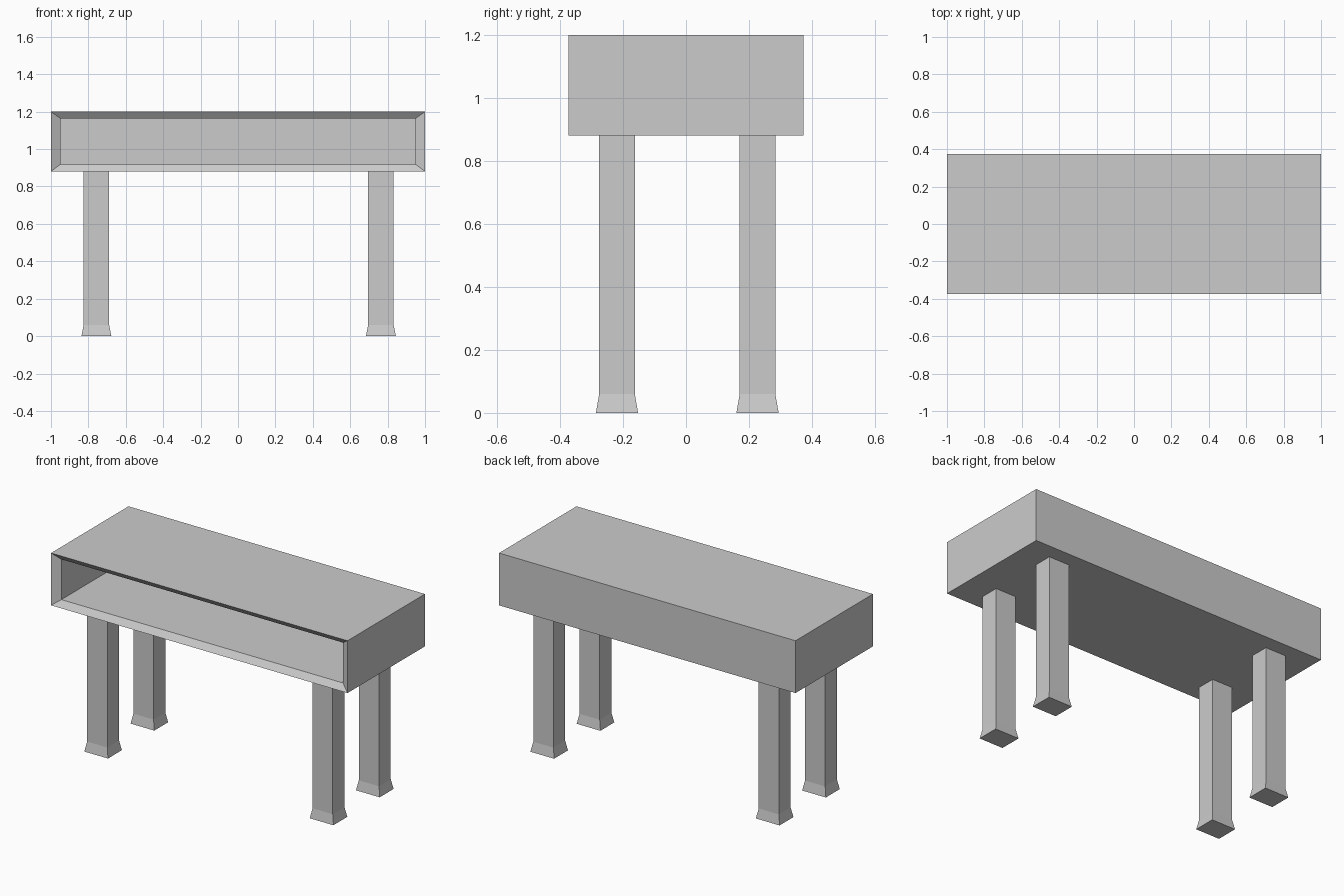
import bpy, bmesh
from mathutils import Matrix, Vector

if "Cube" in bpy.data.objects:
    bpy.data.objects.remove(bpy.data.objects["Cube"])

HALF_Y, BOTTOM, TOP = 0.373, 0.881, 1.2


def box(bm, size, center):
    m = Matrix.Translation(center) @ Matrix.Diagonal((*size, 1))
    bmesh.ops.create_cube(bm, size=1, matrix=m)


def extrude(bm, face, offset, scale=(1, 1, 1)):
    """Extrude one face, move it and scale it about its own centre."""
    face = bmesh.ops.extrude_discrete_faces(bm, faces=[face])["faces"][0]
    c = face.calc_center_median()
    bmesh.ops.scale(bm, vec=scale, verts=face.verts, space=Matrix.Translation(-c))
    bmesh.ops.translate(bm, vec=offset, verts=face.verts)
    return face


def face_towards(bm, direction):
    bm.normal_update()
    return max(bm.faces, key=lambda f: f.normal.dot(Vector(direction)))


def finish(bm, name):
    bmesh.ops.recalc_face_normals(bm, faces=bm.faces)
    mesh = bpy.data.meshes.new(name)
    bm.to_mesh(mesh)
    bm.free()
    obj = bpy.data.objects.new(name, mesh)
    bpy.context.collection.objects.link(obj)


# Hollow cabinet body: bevelled rim, then a deep open compartment
bm = bmesh.new()
box(bm, (2, 2 * HALF_Y, TOP - BOTTOM), (0, 0, (TOP + BOTTOM) / 2))
front = face_towards(bm, (0, -1, 0))
rim = extrude(bm, front, (0, 0.028, 0.001), (0.95, 1, 0.246 / (TOP - BOTTOM)))
extrude(bm, rim, (0, 0.67, 0))
finish(bm, "cabinet_body")

# Four square legs with flared feet
for side, x in (("left", -0.757), ("right", 0.764)):
    for end, y in (("front", -0.219), ("back", 0.227)):
        bm = bmesh.new()
        box(bm, (0.136, 0.113, BOTTOM - 0.06), (x, y, (BOTTOM + 0.06) / 2))
        base = face_towards(bm, (0, 0, -1))
        extrude(bm, base, (0, 0, -0.06), (0.16 / 0.136, 0.134 / 0.113, 1))
        finish(bm, f"{end}_{side}_leg")
